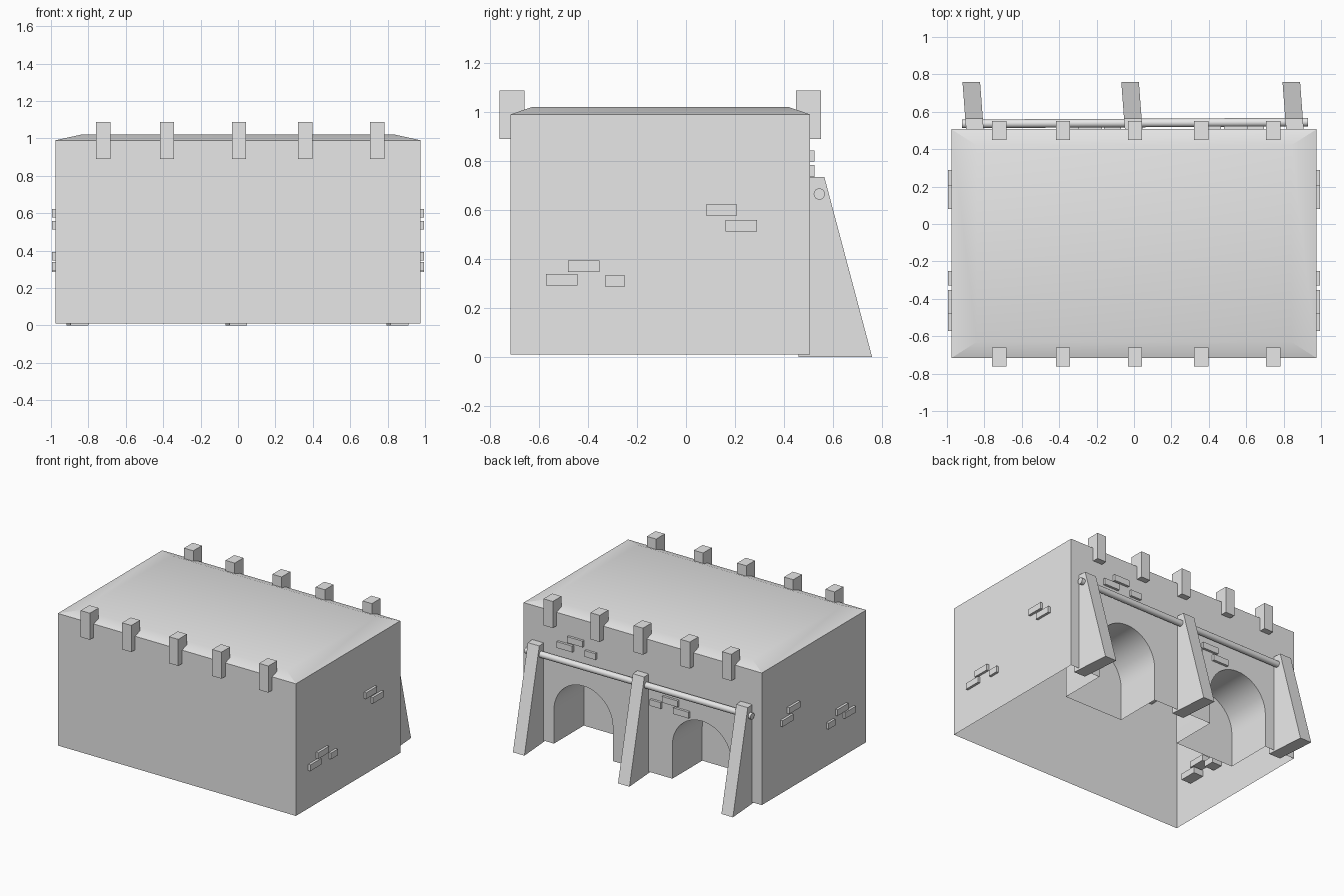
import bpy
import bmesh
import math

cube = bpy.data.objects.get("Cube")
if cube:
    bpy.data.objects.remove(cube, do_unlink=True)

stone = bpy.data.materials.new("grey stone")
stone.use_nodes = True
GREY = (0.8, 0.8, 0.8, 1.0)
stone.diffuse_color = GREY
stone.node_tree.nodes["Principled BSDF"].inputs["Base Color"].default_value = GREY


def finish(name, bm):
    """Turn a bmesh into a named stone object."""
    bmesh.ops.remove_doubles(bm, verts=bm.verts, dist=0.0001)
    bmesh.ops.recalc_face_normals(bm, faces=bm.faces)
    mesh = bpy.data.meshes.new(name)
    bm.to_mesh(mesh)
    bm.free()
    mesh.materials.append(stone)
    obj = bpy.data.objects.new(name, mesh)
    bpy.context.collection.objects.link(obj)
    return obj


def box(name, x0, x1, y0, y1, z0, z1):
    bm = bmesh.new()
    bmesh.ops.create_cube(bm, size=1)
    for v in bm.verts:
        v.co = (x1 if v.co.x > 0 else x0,
                y1 if v.co.y > 0 else y0,
                z1 if v.co.z > 0 else z0)
    return finish(name, bm)


def face(bm, points):
    bm.faces.new([bm.verts.new(p) for p in points])


# Main block: hollow shell, open underneath, with two arched alcoves at the back
W, FRONT, BACK, BASE, EAVE, TOP = 0.977, -0.717, 0.507, 0.01, 0.99, 1.02
DEPTH, RADIUS, SPRING, SEGMENTS = 0.35, 0.242, 0.26, 24


def arch(cx):
    """Outline of an opening, from its -x foot over to its +x foot."""
    curve = [(cx - RADIUS * math.cos(math.pi * i / SEGMENTS),
              SPRING + RADIUS * math.sin(math.pi * i / SEGMENTS))
             for i in range(SEGMENTS + 1)]
    return [(cx - RADIUS, BASE)] + curve + [(cx + RADIUS, BASE)]


bm = bmesh.new()
arches = [arch(-0.485), arch(0.487)]
outline = [(-W, BASE)] + arches[0] + arches[1] + [(W, BASE), (W, EAVE), (-W, EAVE)]
face(bm, [(x, BACK, z) for x, z in outline])
face(bm, [(-W, FRONT, BASE), (W, FRONT, BASE), (W, FRONT, EAVE), (-W, FRONT, EAVE)])
for x in (-W, W):
    face(bm, [(x, FRONT, BASE), (x, BACK, BASE), (x, BACK, EAVE), (x, FRONT, EAVE)])
for line in arches:
    face(bm, [(x, BACK - DEPTH, z) for x, z in line])
    for (xa, za), (xb, zb) in zip(line, line[1:]):
        face(bm, [(xa, BACK, za), (xb, BACK, zb),
                  (xb, BACK - DEPTH, zb), (xa, BACK - DEPTH, za)])

# Shallow hipped roof
eaves = [(-W, FRONT), (W, FRONT), (W, BACK), (-W, BACK)]
ridge = [(-0.84, -0.63), (0.84, -0.63), (0.84, 0.42), (-0.84, 0.42)]
face(bm, [(x, y, TOP) for x, y in ridge])
for i in range(4):
    j = (i + 1) % 4
    face(bm, [(*eaves[i], EAVE), (*eaves[j], EAVE), (*ridge[j], TOP), (*ridge[i], TOP)])
block = finish("main_block", bm)
block.select_set(True)
bpy.context.view_layer.objects.active = block
bpy.ops.object.shade_smooth_by_angle(angle=math.radians(20))

# Merlons along the front and back edges
for x in (-0.72, -0.38, 0.005, 0.36, 0.745):
    for side, y in (("front", -0.762), ("back", 0.45)):
        box(side + "_merlon", x - 0.038, x + 0.038, y, y + 0.102, 0.89, 1.087)

# Sloping buttresses, slightly turned, at the back
profile = [(0.46, 0), (0.76, 0), (0.565, 0.735), (0.46, 0.735)]
for cx in (-0.855, -0.006, 0.856):
    bm = bmesh.new()
    rings = [[(cx + s - 0.075 * (y - 0.56), y, z) for y, z in profile]
             for s in (-0.047, 0.047)]
    for ring in rings:
        face(bm, ring)
    for i in range(4):
        j = (i + 1) % 4
        face(bm, [rings[0][i], rings[0][j], rings[1][j], rings[1][i]])
    finish("buttress", bm)

# Round rail running through the buttresses
bpy.ops.mesh.primitive_cylinder_add(vertices=24, radius=0.023, depth=1.85,
                                    location=(0.005, 0.54, 0.665),
                                    rotation=(0, math.pi / 2, 0.005))
rail = bpy.context.object
rail.name = "rail"
rail.data.materials.append(stone)
bpy.ops.object.shade_smooth_by_angle(angle=math.radians(40))

# Raised bricks on both side walls: centre y, centre z, length
for y, z, length in ((0.145, 0.6, 0.128), (0.225, 0.535, 0.128), (-0.418, 0.37, 0.128),
                     (-0.508, 0.315, 0.128), (-0.29, 0.31, 0.08)):
    for s in (-1, 1):
        xs = sorted((s * (W - 0.08), s * (W + 0.018)))
        box("side_brick", *xs, y - length / 2, y + length / 2, z - 0.023, z + 0.023)

# Raised bricks on the back wall: centre x, centre z, length
for x, z, length in ((0.63, 0.76, 0.128), (0.545, 0.82, 0.128), (0.42, 0.755, 0.09),
                     (-0.235, 0.585, 0.128), (-0.325, 0.525, 0.128), (-0.115, 0.535, 0.09)):
    box("back_brick", x - length / 2, x + length / 2, BACK - 0.08, BACK + 0.018,
        z - 0.023, z + 0.023)
